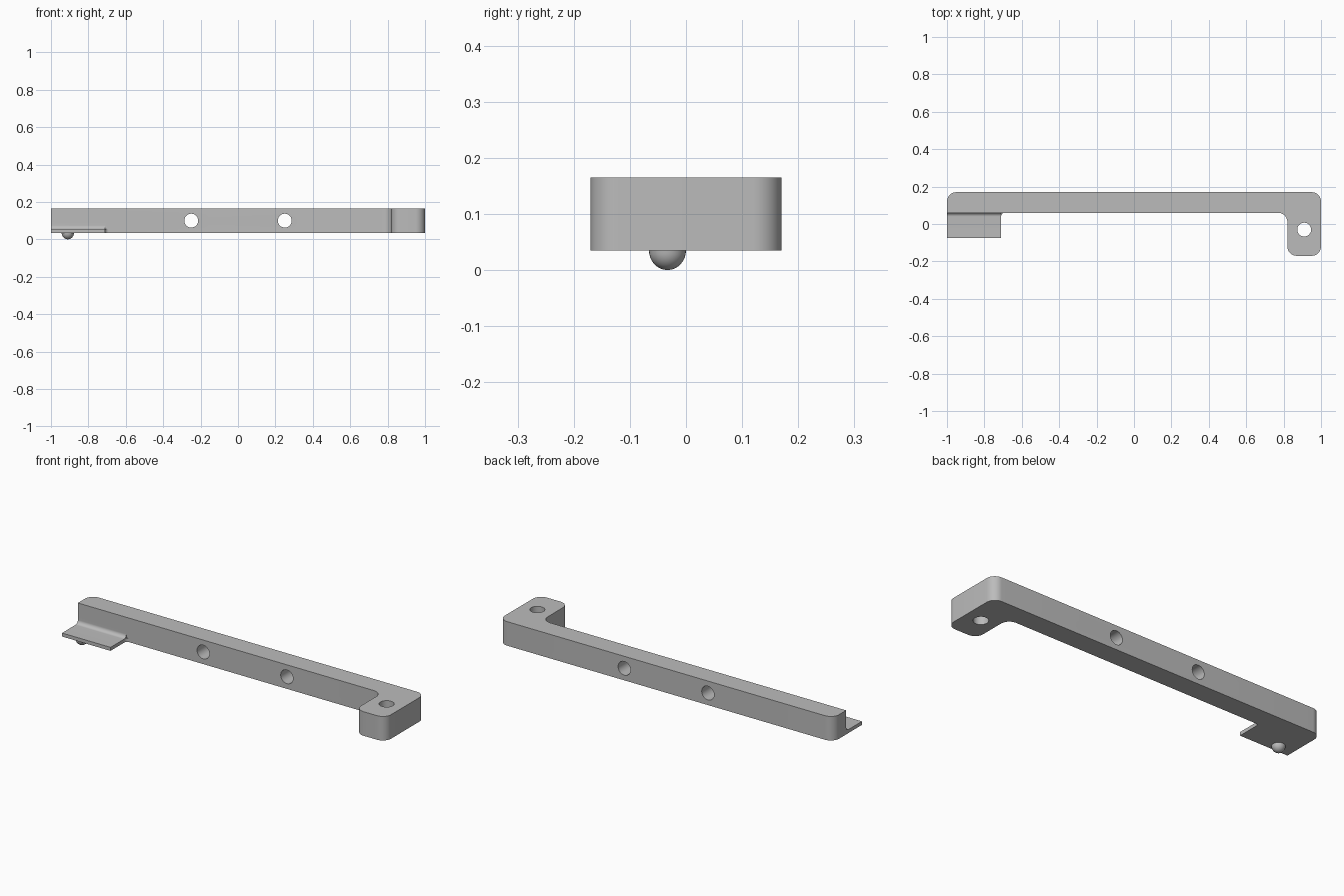
import bpy, bmesh, math
from mathutils import Matrix, Vector

if "Cube" in bpy.data.objects:
    bpy.data.objects.remove(bpy.data.objects["Cube"])

GREY = (0.5, 0.5, 0.5, 1)
mat = bpy.data.materials.new("plain grey")
mat.use_nodes = True
mat.diffuse_color = GREY
mat.node_tree.nodes["Principled BSDF"].inputs["Base Color"].default_value = GREY

BOTTOM, TOP = 0.035, 0.165
BAR_FRONT = 0.06
TAB_TOP = 0.054


def finish(name, bm):
    bmesh.ops.recalc_face_normals(bm, faces=bm.faces)
    mesh = bpy.data.meshes.new(name)
    bm.to_mesh(mesh)
    bm.free()
    mesh.materials.append(mat)
    obj = bpy.data.objects.new(name, mesh)
    bpy.context.collection.objects.link(obj)
    return obj


def rounded(corners, steps=12):
    """Outline from (x, y, radius) corners, each rounded by an arc."""
    pts = []
    for i, (x, y, r) in enumerate(corners):
        p = Vector((x, y))
        if not r:
            pts.append(p)
            continue
        a = (Vector(corners[i - 1][:2]) - p).normalized() * r
        b = (Vector(corners[(i + 1) % len(corners)][:2]) - p).normalized() * r
        for k in range(steps + 1):
            t = math.pi / 2 * k / steps
            pts.append(p + a * (1 - math.sin(t)) + b * (1 - math.cos(t)))
    return pts


def prism(name, outline, place, depth):
    """Extrude an outline, mapped to 3D by place, along depth."""
    bm = bmesh.new()
    face = bm.faces.new([bm.verts.new(place(p)) for p in outline])
    new = bmesh.ops.extrude_face_region(bm, geom=[face])["geom"]
    verts = [v for v in new if isinstance(v, bmesh.types.BMVert)]
    bmesh.ops.translate(bm, verts=verts, vec=depth)
    return finish(name, bm)


def drill(name, location, rotation):
    bm = bmesh.new()
    bmesh.ops.create_cone(bm, cap_ends=True, segments=48, radius1=0.037, radius2=0.037,
                          depth=0.5, matrix=Matrix.Translation(location) @ rotation)
    return finish(name, bm)


def combine(target, tool, operation):
    mod = target.modifiers.new(tool.name, 'BOOLEAN')
    mod.operation, mod.object, mod.solver = operation, tool, 'EXACT'
    bpy.context.view_layer.objects.active = target
    bpy.ops.object.modifier_apply(modifier=mod.name)
    bpy.data.objects.remove(tool)


def smooth(obj):
    bpy.ops.object.select_all(action='DESELECT')
    obj.select_set(True)
    bpy.context.view_layer.objects.active = obj
    bpy.ops.object.shade_smooth_by_angle(angle=math.radians(30))


# Bar with the bent mounting foot
R = 0.05
bar = prism("mounting_bar", rounded([
    (-1, BAR_FRONT, 0), (0.82, BAR_FRONT, R), (0.82, -0.17, R),
    (1, -0.17, R), (1, 0.17, R), (-1, 0.17, R)]),
    lambda p: (p.x, p.y, BOTTOM), (0, 0, TOP - BOTTOM))

# Thin tab, filleted where it meets the bar
tab = prism("tab", rounded([
    (-0.075, BOTTOM, 0), (0.1, BOTTOM, 0), (0.1, 0.09, 0), (BAR_FRONT, 0.09, 0),
    (BAR_FRONT, TAB_TOP, 0.02), (-0.075, TAB_TOP, 0)]),
    lambda p: (-1, p.x, p.y), (0.29, 0, 0))
combine(bar, tab, 'UNION')

# Small fillet at the inner end of the tab
fillet = prism("tab_corner", rounded([
    (-0.73, 0.02, 0), (-0.71, 0.02, 0), (-0.71, BAR_FRONT, 0.018),
    (-0.68, BAR_FRONT, 0), (-0.68, 0.08, 0), (-0.73, 0.08, 0)]),
    lambda p: (p.x, p.y, BOTTOM), (0, 0, TAB_TOP - BOTTOM))
combine(bar, fillet, 'UNION')

# Screw holes through the bar and the foot
for x in (-0.25, 0.25):
    combine(bar, drill("bar_hole", (x, 0.115, 0.1),
                       Matrix.Rotation(math.pi / 2, 4, 'X')), 'DIFFERENCE')
combine(bar, drill("foot_hole", (0.91, -0.03, 0.1), Matrix.Identity(4)), 'DIFFERENCE')
smooth(bar)

# Half-round locating bump under the tab
bm = bmesh.new()
bmesh.ops.create_uvsphere(bm, u_segments=32, v_segments=16, radius=BOTTOM - 0.001)
bmesh.ops.scale(bm, vec=(0.97, 0.97, BOTTOM / (BOTTOM - 0.001)), verts=bm.verts)
bmesh.ops.bisect_plane(bm, geom=bm.verts[:] + bm.edges[:] + bm.faces[:],
                       plane_co=(0, 0, 0), plane_no=(0, 0, 1), clear_outer=True)
bmesh.ops.translate(bm, vec=(-0.91, -0.033, BOTTOM), verts=bm.verts)
smooth(finish("locating_bump", bm))
